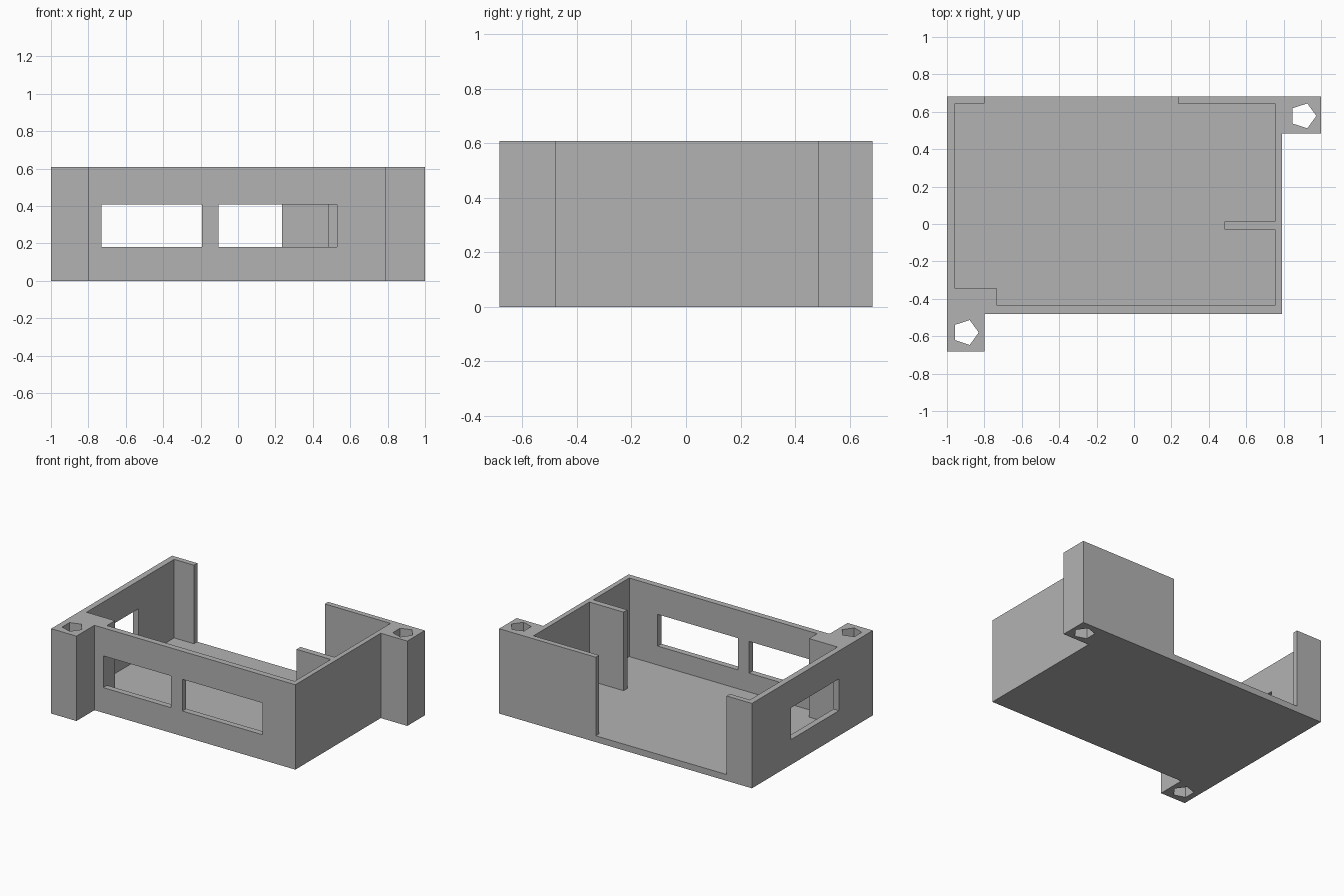
import bpy, bmesh, math

HEIGHT, FLOOR = 0.607, 0.045
SILL, HEAD = 0.18, 0.407

cube = bpy.data.objects.get("Cube")
if cube:
    bpy.data.objects.remove(cube, do_unlink=True)

grey = bpy.data.materials.new("plain grey")
grey.use_nodes = True
grey.diffuse_color = (0.45, 0.45, 0.45, 1)
grey.node_tree.nodes["Principled BSDF"].inputs["Base Color"].default_value = grey.diffuse_color


def prism(name, outline, z0, z1):
    """Extrude a counter-clockwise outline from z0 to z1."""
    bm = bmesh.new()
    face = bm.faces.new([bm.verts.new((x, y, z0)) for x, y in outline])
    top = bmesh.ops.extrude_face_region(bm, geom=[face])["geom"]
    bmesh.ops.translate(bm, vec=(0, 0, z1 - z0),
                        verts=[v for v in top if isinstance(v, bmesh.types.BMVert)])
    bmesh.ops.recalc_face_normals(bm, faces=bm.faces)
    mesh = bpy.data.meshes.new(name)
    bm.to_mesh(mesh)
    bm.free()
    mesh.materials.append(grey)
    obj = bpy.data.objects.new(name, mesh)
    bpy.context.collection.objects.link(obj)
    return obj


def rectangle(x0, x1, y0, y1):
    return [(x0, y0), (x1, y0), (x1, y1), (x0, y1)]


def pentagon(x, y, r=0.07):
    angles = [math.tau * i / 5 for i in range(5)]
    return [(x + r * math.cos(a), y + r * math.sin(a)) for a in angles]


# Solid body with a mounting post at two opposite corners
body = prism("open_case", [
    (-1, -0.683), (-0.8, -0.683), (-0.8, -0.48), (0.79, -0.48),
    (0.79, 0.485), (1, 0.485), (1, 0.683), (-1, 0.683)], 0, HEIGHT)

# Cavity, stepped around the front post and the divider, open at the back
cavity = [
    (-0.957, -0.345), (-0.732, -0.345), (-0.732, -0.437), (0.755, -0.437),
    (0.755, -0.03), (0.485, -0.03), (0.485, 0.013), (0.755, 0.013),
    (0.755, 0.645), (0.235, 0.645), (0.235, 0.8), (-0.8, 0.8),
    (-0.8, 0.645), (-0.957, 0.645)]
cutters = [prism("cavity_cutter", cavity, FLOOR, 0.8)]

# Windows: two in the front wall, one in the side wall
for x0, x1, y0, y1 in [(-0.73, -0.193, -0.6, -0.4), (-0.104, 0.53, -0.6, -0.4),
                       (-1.1, -0.9, -0.3, 0.24)]:
    cutters.append(prism("window_cutter", rectangle(x0, x1, y0, y1), SILL, HEAD))

# Five-sided screw holes through the posts
for x, y in [(-0.9, -0.58), (0.905, 0.578)]:
    cutters.append(prism("screw_hole_cutter", pentagon(x, y), -0.1, 0.8))

# Cut everything out, then bake the result
for cutter in cutters:
    cutter.hide_render = True
    cut = body.modifiers.new(cutter.name, "BOOLEAN")
    cut.operation, cut.solver, cut.object = "DIFFERENCE", "EXACT", cutter
result = bpy.data.meshes.new_from_object(
    body.evaluated_get(bpy.context.evaluated_depsgraph_get()))
body.modifiers.clear()
body.data = result
for cutter in cutters:
    bpy.data.objects.remove(cutter, do_unlink=True)
